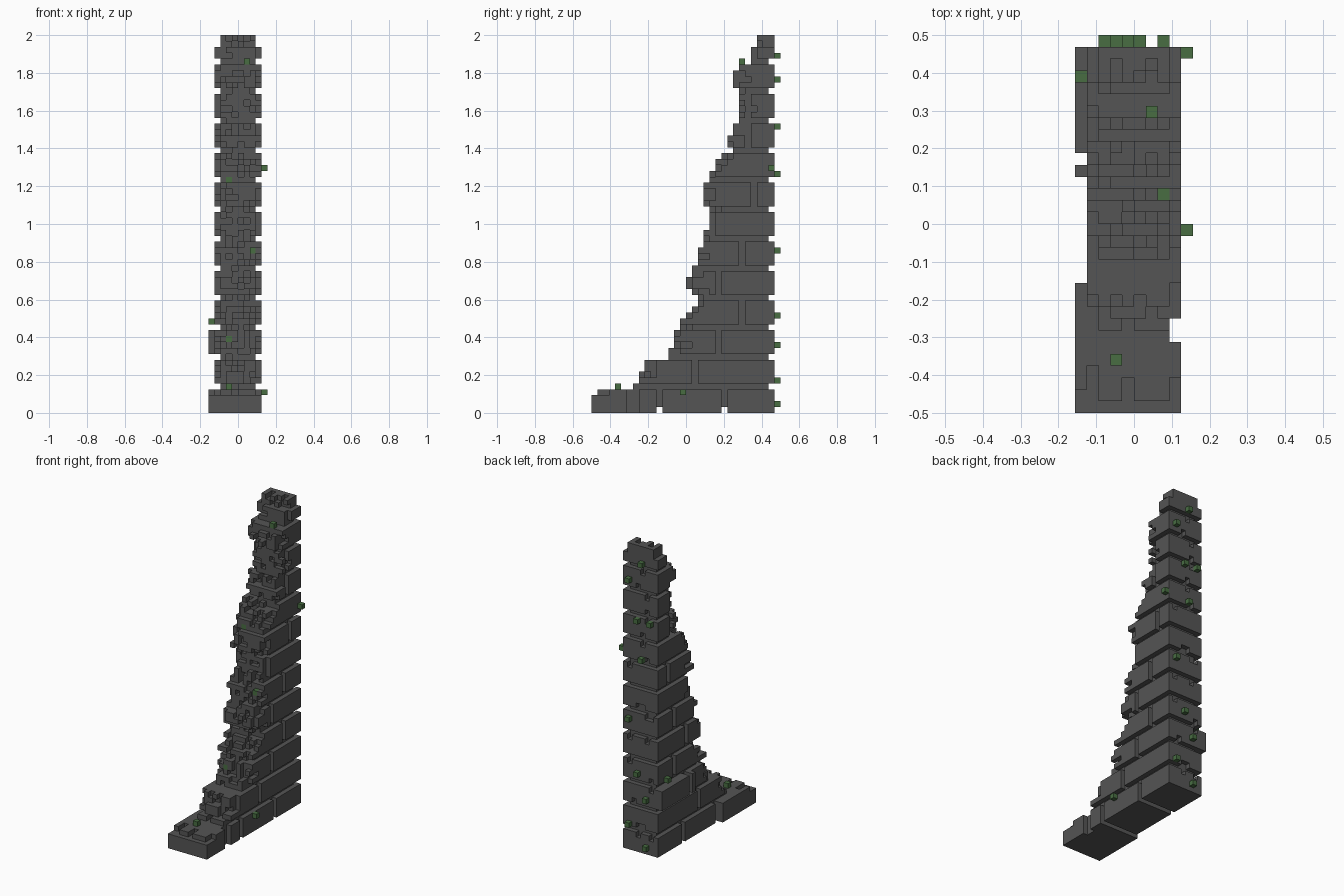
import bpy, bmesh, random
from mathutils import Vector

if "Cube" in bpy.data.objects:
    bpy.data.objects.remove(bpy.data.objects["Cube"], do_unlink=True)

random.seed(7)
V = 1 / 32                                   # size of one block cell
ORIGIN = Vector((-5 * V, -16 * V, 0))


def material(name, rgb):
    m = bpy.data.materials.new(name)
    m.use_nodes = True
    m.diffuse_color = (*rgb, 1)
    m.node_tree.nodes["Principled BSDF"].inputs["Base Color"].default_value = (*rgb, 1)
    return m


stone = material("dark stone", (0.09, 0.09, 0.09))
moss_green = material("moss green", (0.065, 0.155, 0.055))

# Broken front edge: (first layer, first filled row) from the ground up
STEPS = [(0, 0), (3, 1), (4, 7), (5, 8), (7, 9), (9, 13), (11, 14), (14, 15),
         (16, 16), (17, 17), (18, 18), (20, 17), (21, 16), (23, 17), (25, 18),
         (28, 19), (31, 20), (35, 19), (39, 20), (41, 21), (43, 22), (44, 24),
         (45, 23), (47, 24), (49, 25), (55, 24), (58, 25), (59, 27), (62, 28)]
# Upright joints between the bricks of each course
JOINTS = {0: (11, 22), 1: (17,), 2: (21,), 3: (25,), 4: (21,), 5: (25,),
          6: (20,), 7: (27,), 9: (26,), 10: (26,)}
# Moss cells on the front, sides and back
MOSS = {(3, 4, 4), (3, 14, 12), (7, 18, 27), (3, 20, 39), (6, 25, 59),
        (9, 15, 3), (9, 30, 41), (0, 28, 15),
        (4, 31, 60), (7, 31, 56), (5, 31, 48), (2, 31, 48), (4, 31, 40),
        (7, 31, 27), (5, 31, 16), (3, 31, 11), (7, 31, 5), (3, 31, 1)}


def front_row(z):
    return [row for start, row in STEPS if start <= z][-1]


# Ragged depth of the front for every column and layer
front = {}
for z in range(64):
    for x in range(10):
        rough = random.choice((0, 0, 0, 1, 1, 2)) + (x in (0, 1, 8) and random.random() < 0.6)
        if z < 3:
            rough = 0
        elif z >= 60:
            rough = min(rough, 1)
        if any(m[0] == x and z in (m[2], m[2] - 1) for m in MOSS):
            rough = 0
        front[x, z] = front_row(z) + rough
    front[random.choice((3, 4, 5, 6)), z] = front_row(z)


# Mortar core, set in by one cell from the brick faces
core = {(x, y, z) for z in range(1, 62) for x in range(2, 8)
        for y in range(front[x, z], 30)}

# Brick courses, four cells high with one cell of mortar between
courses = []
for k in range(13):
    cells = set()
    for z in range(5 * k, 5 * k + 4):
        for x in range(0, 9):
            for y in range(front[x, z], 31):
                pushed_out = (k == 0 and y < 11) or (k == 2 and y >= 20)
                if x == 0 and not pushed_out:
                    continue
                if y in JOINTS.get(k, ()) and (x < 2 or x > 7 or z == 0):
                    continue
                if z >= 62 and x in (1, 8):
                    continue
                if z == 63 and x in (3, 6) and y < 30:
                    continue
                cells.add((x, y, z))
    # Worn corner of the lowest front brick
    if k == 0:
        cells -= {(8, y, z) for y in (6, 7) for z in range(4)}
    # Small chips along the back edges
    if k < 12:
        for _ in range(2):
            chip = (random.randint(2, 7), 30, 5 * k + random.choice((0, 3)))
            if (chip[0], 31, chip[2]) not in MOSS:
                cells.discard(chip)
    courses.append(cells)

filled = core.union(MOSS, *courses)

# Corners of each cell face, by outward direction
FACES = {}
for axis in range(3):
    u, w = (axis + 1) % 3, (axis + 2) % 3
    for side in (0, 1):
        loop = []
        for a, b in ((0, 0), (1, 0), (1, 1), (0, 1)):
            c = [0, 0, 0]
            c[axis], c[u], c[w] = side, a, b
            loop.append(tuple(c))
        d = [0, 0, 0]
        d[axis] = 2 * side - 1
        FACES[tuple(d)] = loop if side else loop[::-1]


def build(name, cells, mat):
    """Make the outer skin of a group of cells as one flat-faced object."""
    bm = bmesh.new()
    verts = {}
    for c in sorted(cells):
        for d, loop in FACES.items():
            if tuple(c[i] + d[i] for i in range(3)) in filled:
                continue
            corners = [tuple(c[i] + p[i] for i in range(3)) for p in loop]
            for p in corners:
                if p not in verts:
                    verts[p] = bm.verts.new(ORIGIN + Vector(p) * V)
            bm.faces.new([verts[p] for p in corners])
    # Join the coplanar squares into larger flat faces
    bmesh.ops.dissolve_limit(bm, angle_limit=0.01, verts=bm.verts[:], edges=bm.edges[:])
    mesh = bpy.data.meshes.new(name)
    bm.to_mesh(mesh)
    bm.free()
    mesh.materials.append(mat)
    bpy.context.collection.objects.link(bpy.data.objects.new(name, mesh))


build("mortar_core", core.difference(*courses) - MOSS, stone)
for k, cells in enumerate(courses):
    build(f"brick_course_{k + 1:02d}", cells - MOSS, stone)
build("moss_tufts", MOSS, moss_green)
